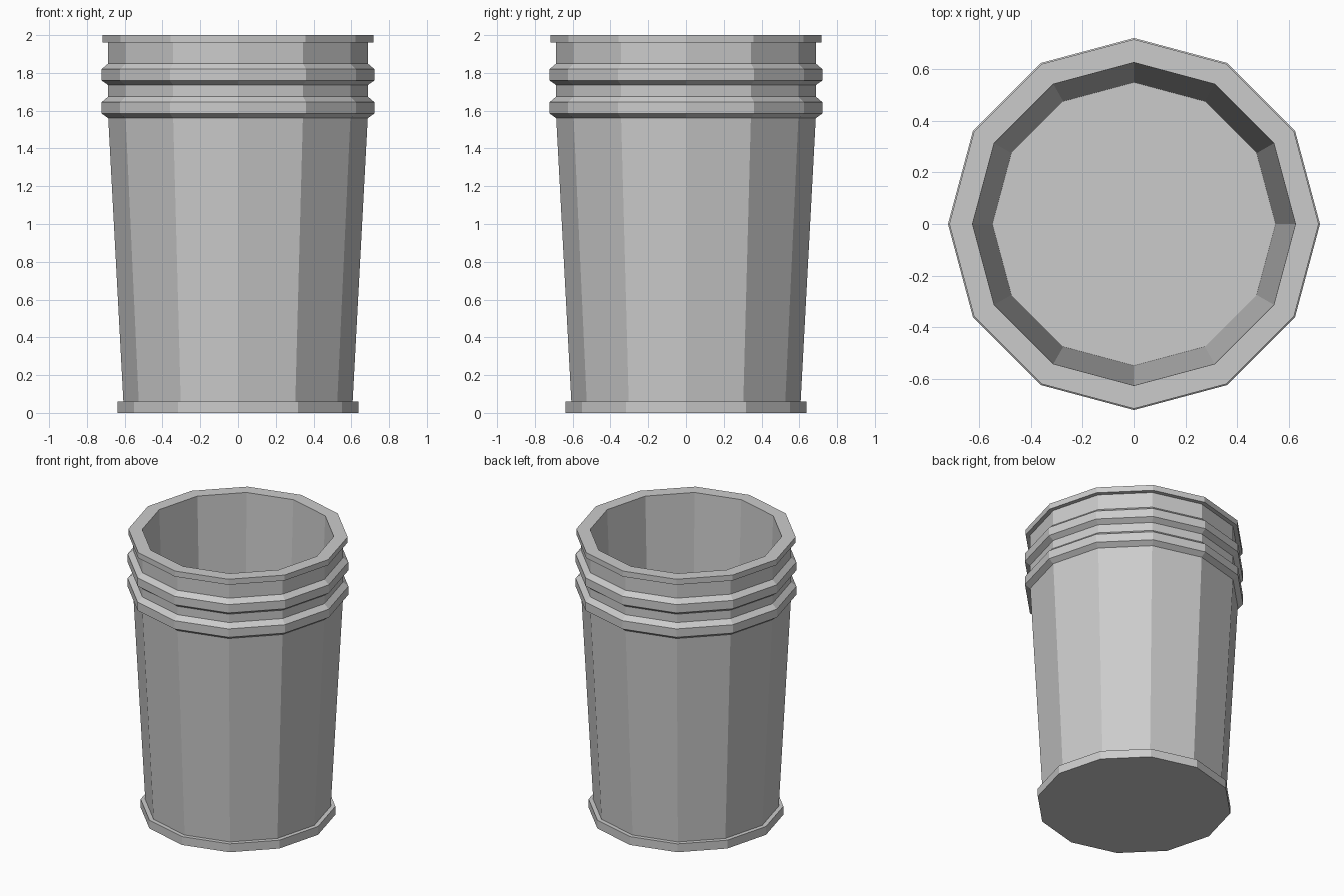
import bpy, bmesh
from math import cos, sin, tau

if "Cube" in bpy.data.objects:
    bpy.data.objects.remove(bpy.data.objects["Cube"])

SIDES = 12

def lathe(name, profile):
    """Revolve an (r, z) profile into a faceted solid, capping both ends."""
    bm = bmesh.new()
    rings = [[bm.verts.new((r * cos(tau * i / SIDES), r * sin(tau * i / SIDES), z))
              for i in range(SIDES)] for r, z in profile]
    for a, b in zip(rings, rings[1:]):
        for i in range(SIDES):
            j = (i + 1) % SIDES
            bm.faces.new((a[i], a[j], b[j], b[i]))
    bm.faces.new(rings[0][::-1])
    bm.faces.new(rings[-1])
    bmesh.ops.recalc_face_normals(bm, faces=bm.faces)
    mesh = bpy.data.meshes.new(name)
    bm.to_mesh(mesh)
    bm.free()
    obj = bpy.data.objects.new(name, mesh)
    bpy.context.collection.objects.link(obj)
    return obj

def rib(z):
    """Chamfered band standing out from the neck, starting at height z."""
    return [(0.687, z), (0.722, z + 0.025), (0.722, z + 0.085), (0.687, z + 0.115)]

# Foot ledge and tapered wall
foot = [(0.637, 0), (0.637, 0.06), (0.607, 0.06)]
# Top rim, then inner wall down to the floor
rim = [(0.687, 1.96), (0.717, 1.96), (0.717, 2.0), (0.627, 2.0)]
inside = [(0.55, 0.06)]

lathe("bin_body", foot + rib(1.56) + rib(1.735) + rim + inside)
